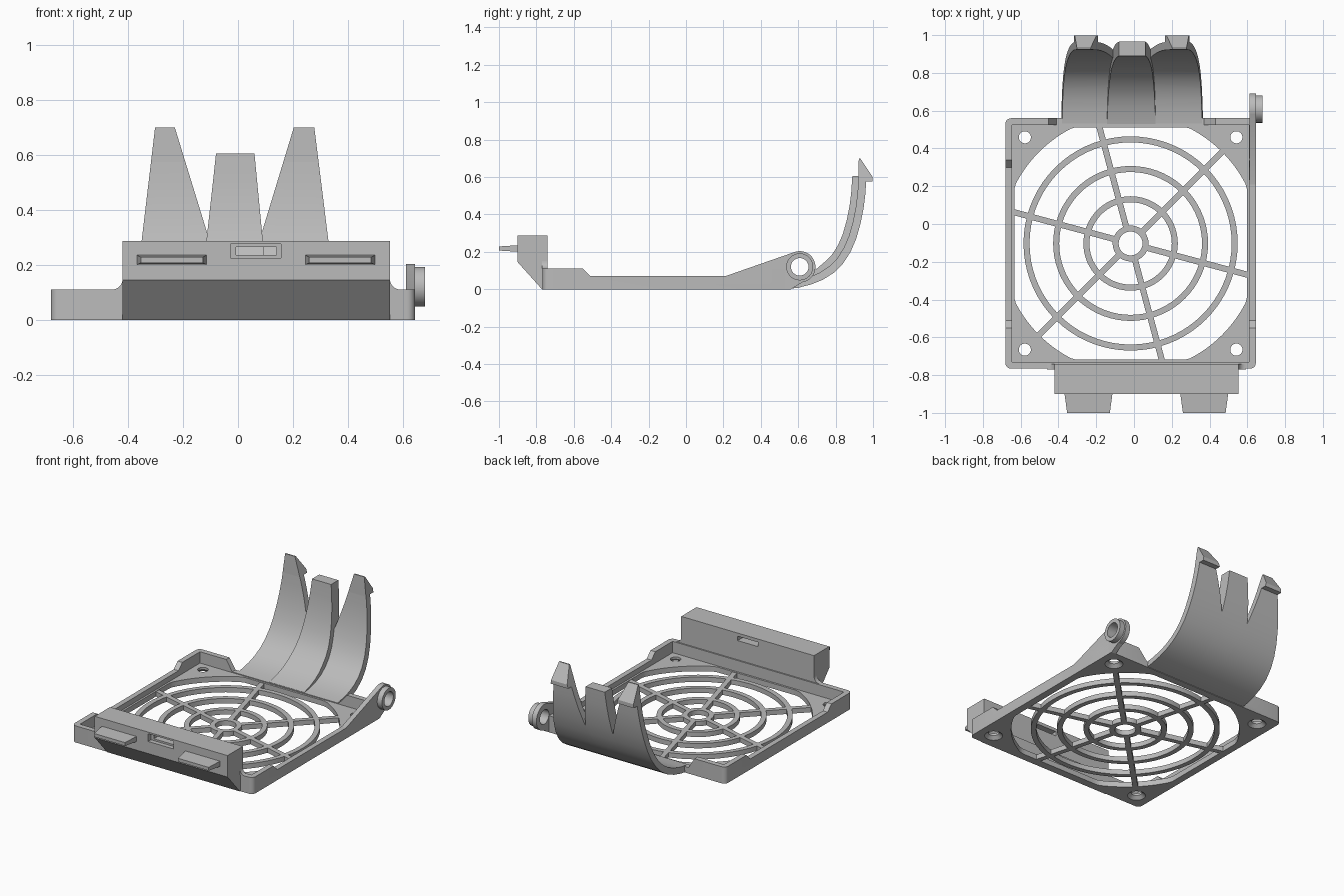
import bpy, bmesh, math
from mathutils import Matrix, Vector

if "Cube" in bpy.data.objects:
    bpy.data.objects.remove(bpy.data.objects["Cube"])

grey = bpy.data.materials.new("plain_grey")
grey.use_nodes = True
grey.diffuse_color = (0.5, 0.5, 0.5, 1)
grey.node_tree.nodes["Principled BSDF"].inputs["Base Color"].default_value = (0.5, 0.5, 0.5, 1)

CX, CY = -0.018, -0.103   # centre of the tray
FLOOR = 0.035


def finish(name, bm):
    bmesh.ops.recalc_face_normals(bm, faces=bm.faces)
    mesh = bpy.data.meshes.new(name)
    bm.to_mesh(mesh)
    bm.free()
    mesh.materials.append(grey)
    ob = bpy.data.objects.new(name, mesh)
    bpy.context.collection.objects.link(ob)
    return ob


def loft(name, loops, closed=False):
    """Skin a list of equal vertex loops, capping the ends unless closed."""
    bm = bmesh.new()
    rows = [[bm.verts.new(p) for p in loop] for loop in loops]
    n = len(rows[0])
    pairs = list(zip(rows, rows[1:]))
    if closed:
        pairs.append((rows[-1], rows[0]))
    else:
        bm.faces.new(rows[0])
        bm.faces.new(rows[-1])
    for a, b in pairs:
        for i in range(n):
            j = (i + 1) % n
            bm.faces.new((a[i], a[j], b[j], b[i]))
    return finish(name, bm)


def place(p, h, axis):
    return {"x": (h, p[0], p[1]), "y": (p[0], h, p[1]), "z": (p[0], p[1], h)}[axis]


def prism(name, pts, lo, hi, axis):
    return loft(name, [[place(p, h, axis) for p in pts] for h in (lo, hi)])


def circle(x, y, r, n=48):
    return [(x + r * math.cos(math.tau * i / n), y + r * math.sin(math.tau * i / n)) for i in range(n)]


def tube(name, x, y, r_out, r_in, lo, hi, axis, n=72):
    rings = [(r_out, lo), (r_out, hi), (r_in, hi), (r_in, lo)]
    return loft(name, [[place(p, h, axis) for p in circle(x, y, r, n)] for r, h in rings], True)


def rect(x0, x1, y0, y1):
    return [(x0, y0), (x1, y0), (x1, y1), (x0, y1)]


def rounded(half, r, n=6):
    pts = []
    for k, (sx, sy) in enumerate([(1, 1), (-1, 1), (-1, -1), (1, -1)]):
        for i in range(n + 1):
            a = math.pi / 2 * (k + i / n)
            pts.append((CX + sx * (half - r) + r * math.cos(a), CY + sy * (half - r) + r * math.sin(a)))
    return pts


def cut(ob, cutter):
    mod = ob.modifiers.new("cut", "BOOLEAN")
    mod.operation = "DIFFERENCE"
    mod.solver = "EXACT"
    mod.object = cutter
    bpy.context.view_layer.objects.active = ob
    bpy.ops.object.modifier_apply(modifier=mod.name)
    bpy.data.objects.remove(cutter)


# Floor: slab with a clipped round opening and countersunk corner holes
floor = prism("floor_plate", rounded(0.66, 0.03), 0, FLOOR, "z")
clip = 0.615
opening = [(CX + max(-clip, min(clip, x)), CY + max(-clip, min(clip, y))) for x, y in circle(0, 0, 0.685, 144)]
clean = [p for i, p in enumerate(opening) if p != opening[i - 1]]
cut(floor, prism("opening", clean, -0.1, 0.1, "z"))
for sx in (-1, 1):
    for sy in (-1, 1):
        steps = [(0.06, -0.005), (0.032, 0.02), (0.032, 0.1)]
        cut(floor, loft("screw_hole", [[place(p, h, "z") for p in circle(CX + sx * 0.56, CY + sy * 0.562, r, 32)]
                                       for r, h in steps]))

# Rim wall: raised corners, lower along the sides and at the back
rim = prism("rim_wall", rounded(0.663, 0.03), 0, 0.11, "z")
cut(rim, prism("inside", rect(CX - 0.628, CX + 0.628, CY - 0.628, CY + 0.628), -0.1, 0.3, "z"))
cut(rim, prism("side_dip", [(-0.51, 0.07), (0.3, 0.07), (0.35, 0.12), (-0.56, 0.12)], -1, 1, "x"))
cut(rim, prism("back_dip", [(-0.41, 0.04), (0.37, 0.04), (0.44, 0.12), (-0.46, 0.12)], 0.45, 0.7, "y"))

# Guard grille: concentric rings and six spokes
for name, r_out, r_in in (("hub", 0.095, 0.063), ("inner", 0.25, 0.218),
                          ("middle", 0.41, 0.378), ("outer", 0.567, 0.535)):
    tube(name + "_grille_ring", CX, CY, r_out, r_in, 0, 0.032, "z")
for k in range(6):
    turn = Matrix.Translation((CX, CY, 0)) @ Matrix.Rotation(math.radians(45 + 60 * k), 4, "Z")
    spoke = prism("grille_spoke", rect(0.085, 0.7 if k % 3 == 0 else 0.645, -0.016, 0.016), 0, 0.032, "z")
    spoke.data.transform(turn)

# Front latch block with a stepped slot through it
block = prism("latch_block", [(-0.9, 0.287), (-0.74, 0.287), (-0.74, 0), (-0.77, 0), (-0.9, 0.145)],
              -0.42, 0.553, "x")
cut(block, prism("slot_pocket", rect(-0.028, 0.156, 0.225, 0.276), -1, -0.87, "y"))
cut(block, prism("slot_through", rect(-0.008, 0.14, 0.237, 0.266), -1, -0.6, "y"))

# Concave fillets between block and rim
for x, s in ((-0.42, -1), (0.553, 1)):
    arc = [(x + s * (0.04 - 0.04 * math.cos(a)), 0.15 - 0.04 * math.sin(a))
           for a in [math.pi / 2 * i / 8 for i in range(9)]]
    prism("block_fillet", arc + [(x, 0.11)], -0.77, -0.74, "y")

# Tapered tabs on the block
for x in (-0.241, 0.372):
    loft("front_tab", [[(x + sx * w, y, 0.218 + sz * h) for sx, sz in ((-1, -1), (1, -1), (1, 1), (-1, 1))]
                       for y, w, h in ((-0.89, 0.128, 0.018), (-1.0, 0.113, 0.011))])

# Hinge arm and eye
arm = prism("hinge_arm", [(0.1, 0), (0.56, 0), (0.635, 0.045), (0.605, 0.12), (0.58, 0.199), (0.21, 0.07), (0.1, 0.07)],
            0.612, 0.645, "x")
cut(arm, prism("eye_clearance", circle(0.608, 0.12, 0.07), 0, 1, "x"))
tube("hinge_eye", 0.608, 0.12, 0.084, 0.047, 0.612, 0.645, "x")
tube("hinge_flange", 0.608, 0.12, 0.072, 0.047, 0.645, 0.68, "x")

# Curved back clip: three fingers following one swept profile
CURVE = [Vector(p) for p in ((0.53, 0), (0.6, 0.008), (0.67, 0.026), (0.73, 0.05), (0.79, 0.088), (0.84, 0.138),
                             (0.88, 0.2), (0.91, 0.27), (0.933, 0.35), (0.949, 0.43), (0.959, 0.51), (0.965, 0.605))]


def line(x0, x1, z1):
    return lambda z: x0 + (x1 - x0) * z / z1


def finger(name, left, right, thick0, thick1):
    loops = []
    last = len(CURVE) - 1
    for i, p in enumerate(CURVE):
        t = (CURVE[min(i + 1, last)] - CURVE[max(i - 1, 0)]).normalized()
        thick = thick0 + (thick1 - thick0) * min(1, i / 4)
        q = p + Vector((-t.y, t.x)) * thick
        if i == last:
            q.y = p.y
        if i == 0:
            q.x = p.x
        loops.append([(left(p.y), *p), (right(p.y), *p), (right(q.y), *q), (left(q.y), *q)])
    return loft(name, loops)


def hook(name, left, right):
    pts = [(0.92, 0.575), (0.998, 0.575), (0.998, 0.6), (0.932, 0.7), (0.924, 0.7)]
    loft(name, [[(f(z), y, z) for y, z in pts] for f in (left, right)])


finger("middle_finger_clip", line(-0.147, -0.08, 0.605), line(0.118, 0.06, 0.605), 0.042, 0.076)
sides = {"right": (line(-0.385, -0.302, 0.7), line(-0.015, -0.23, 0.7)),
         "left": (line(-0.01, 0.203, 0.7), line(0.365, 0.278, 0.7))}
for side, edges in sides.items():
    finger(side + "_finger_clip", *edges, 0.04, 0.042)
    hook(side + "_finger_hook", *edges)

# Smooth the curved surfaces, keep real edges sharp
bpy.ops.object.select_all(action="DESELECT")
for ob in bpy.context.collection.objects:
    if ob.type == "MESH" and grey.name in ob.data.materials:
        ob.select_set(True)
        bpy.context.view_layer.objects.active = ob
bpy.ops.object.shade_smooth_by_angle(angle=math.radians(30))
